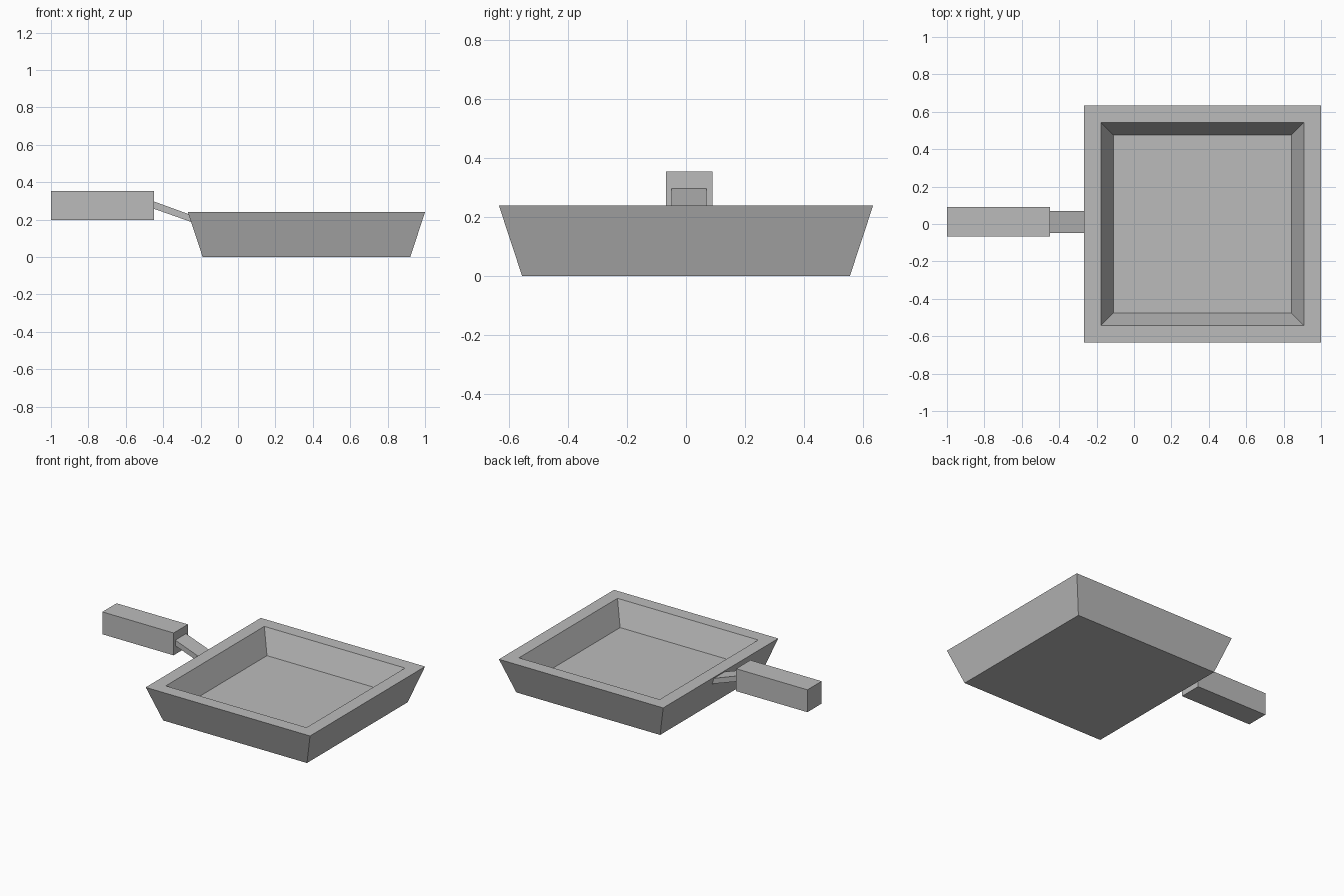
import bpy
import bmesh
from mathutils import Vector

cube = bpy.data.objects.get("Cube")
if cube:
    bpy.data.objects.remove(cube, do_unlink=True)

# Single flat colour
grey = bpy.data.materials.new("plain grey")
grey.use_nodes = True
colour = (0.5, 0.5, 0.5, 1)
grey.diffuse_color = colour
grey.node_tree.nodes["Principled BSDF"].inputs["Base Color"].default_value = colour


def loft(name, loops):
    """Skin a closed solid through successive four-cornered loops."""
    bm = bmesh.new()
    rings = [[bm.verts.new(p) for p in loop] for loop in loops]
    for a, b in zip(rings, rings[1:]):
        for i in range(4):
            j = (i + 1) % 4
            bm.faces.new((a[i], a[j], b[j], b[i]))
    bm.faces.new(rings[0][::-1])
    bm.faces.new(rings[-1])
    bmesh.ops.recalc_face_normals(bm, faces=bm.faces)
    mesh = bpy.data.meshes.new(name)
    bm.to_mesh(mesh)
    bm.free()
    mesh.materials.append(grey)
    obj = bpy.data.objects.new(name, mesh)
    bpy.context.collection.objects.link(obj)
    return obj


def square(half, z, centre_x=0.366):
    corners = ((-1, -1), (1, -1), (1, 1), (-1, 1))
    return [Vector((centre_x + half * x, half * y, z)) for x, y in corners]


def section(x, y0, y1, z0, z1, bottom_shift=0.0):
    """Cross-section of a bar running along x."""
    xb = x + bottom_shift
    return [(xb, y0, z0), (xb, y1, z0), (x, y1, z1), (x, y0, z1)]


# Square pan: flared outer wall, flat rim, sloping inner wall and floor
pan_profile = [(0.555, 0), (0.634, 0.24), (0.543, 0.24), (0.475, 0.08)]
loft("pan", [square(half, z) for half, z in pan_profile])

# Slanted neck running from the pan wall into the grip
loft("handle_neck", [section(-0.45, -0.049, 0.07, 0.258, 0.297),
                     section(-0.235, -0.049, 0.07, 0.182, 0.219)])

# Block grip
loft("handle_grip", [section(-1.0, -0.067, 0.09, 0.198, 0.354),
                     section(-0.45, -0.067, 0.09, 0.198, 0.354)])
